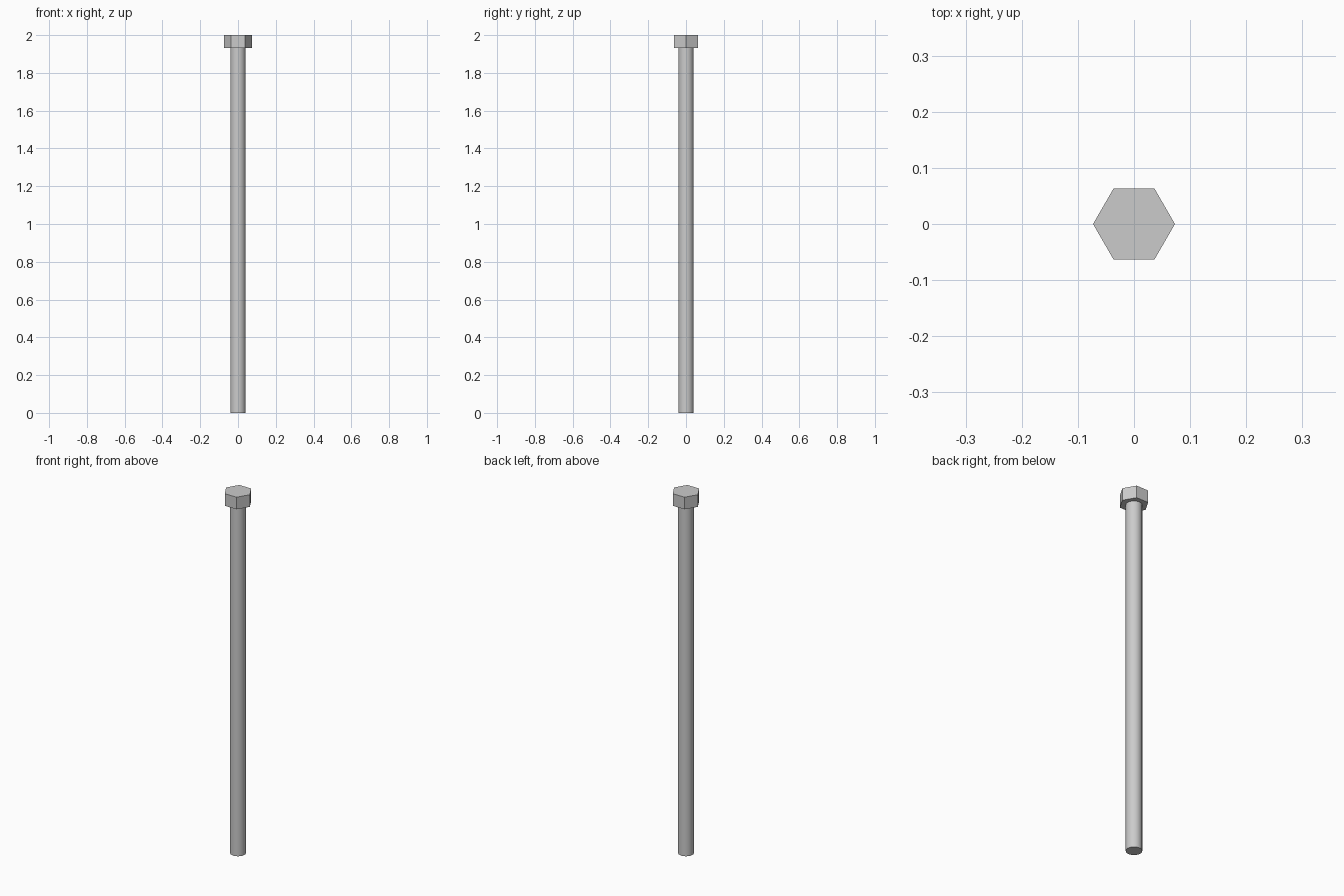
import bpy, bmesh
from math import cos, sin, tau, radians

if "Cube" in bpy.data.objects:
    bpy.data.objects.remove(bpy.data.objects["Cube"])


def prism(name, sides, radius, z0, z1, smooth=False):
    """Closed upright prism with its first corner on +x."""
    bm = bmesh.new()
    ring = [bm.verts.new((radius * cos(tau * i / sides),
                          radius * sin(tau * i / sides), z0)) for i in range(sides)]
    base = bm.faces.new(ring)
    ext = bmesh.ops.extrude_face_region(bm, geom=[base], use_keep_orig=True)
    top = [g for g in ext["geom"] if isinstance(g, bmesh.types.BMVert)]
    bmesh.ops.translate(bm, verts=top, vec=(0, 0, z1 - z0))
    bmesh.ops.recalc_face_normals(bm, faces=bm.faces[:])
    mesh = bpy.data.meshes.new(name)
    bm.to_mesh(mesh)
    bm.free()
    obj = bpy.data.objects.new(name, mesh)
    bpy.context.collection.objects.link(obj)
    if smooth:
        bpy.ops.object.select_all(action='DESELECT')
        obj.select_set(True)
        bpy.context.view_layer.objects.active = obj
        bpy.ops.object.shade_smooth_by_angle(angle=radians(30))
    return obj


HEAD_BOTTOM = 1.933

# Long round shaft standing on the ground
prism("bolt_shaft", 48, 0.04, 0.0, HEAD_BOTTOM, smooth=True)

# Hexagonal head, corners pointing along x
prism("hex_head", 6, 0.073, HEAD_BOTTOM, 2.0)
